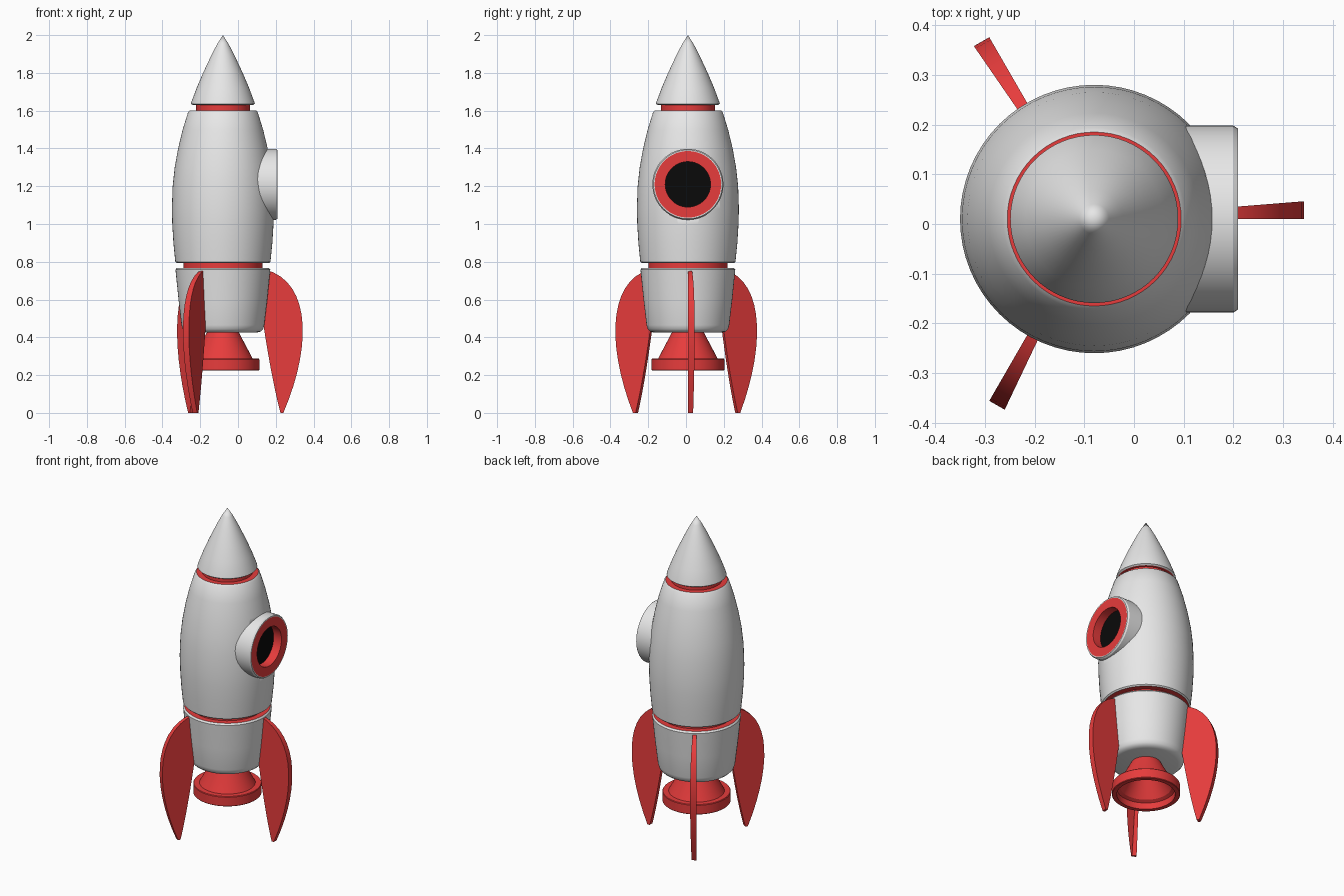
import bpy, bmesh, math
from mathutils import Vector, Matrix
from mathutils.geometry import interpolate_bezier

if "Cube" in bpy.data.objects:
    bpy.data.objects.remove(bpy.data.objects["Cube"], do_unlink=True)

AXIS = Vector((-0.08, 0.01, 0))
SIDES = 64


def material(name, rgb):
    m = bpy.data.materials.new(name)
    m.use_nodes = True
    m.diffuse_color = (*rgb, 1)
    m.node_tree.nodes["Principled BSDF"].inputs["Base Color"].default_value = (*rgb, 1)
    return m


MATS = {"W": material("light_grey", (0.8, 0.8, 0.8)),
        "R": material("red", (0.8, 0.045, 0.045)),
        "K": material("black", (0.003, 0.003, 0.003))}
KEYS = list(MATS)


def finish(name, bm, place, angle=32):
    bmesh.ops.recalc_face_normals(bm, faces=bm.faces)
    mesh = bpy.data.meshes.new(name)
    bm.to_mesh(mesh)
    bm.free()
    for m in MATS.values():
        mesh.materials.append(m)
    ob = bpy.data.objects.new(name, mesh)
    bpy.context.collection.objects.link(ob)
    ob.matrix_world = place
    bpy.ops.object.select_all(action="DESELECT")
    ob.select_set(True)
    bpy.context.view_layer.objects.active = ob
    bpy.ops.object.shade_smooth_by_angle(angle=math.radians(angle))
    return ob


def lathe(name, profile, colours, place=Matrix.Translation(AXIS)):
    """Turn (radius, height) points about z; one colour letter per segment."""
    bm = bmesh.new()
    rings = []
    for r, z in profile:
        count = SIDES if r > 0 else 1
        turn = [math.tau * i / SIDES for i in range(count)]
        rings.append([bm.verts.new((r * math.cos(a), r * math.sin(a), z)) for a in turn])
    for a, b, key in zip(rings, rings[1:], colours):
        for i in range(SIDES):
            j = (i + 1) % SIDES
            quad = [a[i % len(a)], a[j % len(a)], b[j % len(b)], b[i % len(b)]]
            face = bm.faces.new(list(dict.fromkeys(quad)))
            face.material_index = KEYS.index(key)
    return finish(name, bm, place)


# Nose cone with a red underside
lathe("nose_cone",
      [(0, 1.63), (0.16, 1.63), (0.169, 1.636), (0.167, 1.645), (0.139, 1.72),
       (0.105, 1.8), (0.058, 1.9), (0.03, 1.953), (0, 2)],
      "RWWWWWWW")

# Red collars in the two grooves
lathe("upper_collar", [(0, 1.59), (0.143, 1.59), (0.143, 1.64), (0, 1.64)], "RRR")
lathe("lower_collar", [(0, 0.76), (0.209, 0.76), (0.209, 0.8), (0, 0.8)], "RRR")

# Main hull
hull = lathe("main_hull",
             [(0, 0.793), (0.244, 0.793), (0.252, 0.8), (0.262, 0.9), (0.268, 1.0),
              (0.27, 1.08), (0.266, 1.2), (0.255, 1.3), (0.237, 1.4), (0.213, 1.5),
              (0.184, 1.593), (0.175, 1.602), (0, 1.602)],
             "R" + "W" * 10 + "R")

# Tail section
lathe("tail_section",
      [(0, 0.425), (0.18, 0.425), (0.2, 0.431), (0.213, 0.444), (0.219, 0.465),
       (0.235, 0.6), (0.251, 0.758), (0.243, 0.768), (0, 0.768)],
      "WWWWWWWR")

# Hollow engine nozzle
lathe("engine_nozzle",
      [(0, 0.45), (0.075, 0.45), (0.085, 0.425), (0.158, 0.287), (0.19, 0.287),
       (0.193, 0.283), (0.193, 0.228), (0.19, 0.225), (0.165, 0.225), (0.165, 0.265),
       (0.145, 0.275), (0.07, 0.4), (0, 0.4)],
      "R" * 12)

# Round porthole on the left side, with a recessed black pane
porthole_place = (Matrix.Translation((0, AXIS.y, 1.21))
                  @ Matrix.Rotation(math.pi / 2, 4, "Y"))
lathe("porthole",
      [(0, 0.155), (0.12, 0.155), (0.12, 0.209), (0.176, 0.209), (0.182, 0.209),
       (0.188, 0.2), (0.188, 0.05), (0, 0.05)],
      "KRRWWWW", porthole_place)

# Opening in the hull behind the porthole
cutter = lathe("porthole_cutter", [(0, 0.13), (0.15, 0.13), (0.15, 0.4), (0, 0.4)],
               "WWW", porthole_place)
cutter.hide_render = True
cut = hull.modifiers.new("porthole_opening", "BOOLEAN")
cut.operation = "DIFFERENCE"
cut.solver = "EXACT"
cut.object = cutter
bpy.ops.object.select_all(action="DESELECT")
hull.select_set(True)
bpy.context.view_layer.objects.active = hull
bpy.ops.object.modifier_apply(modifier=cut.name)
bpy.data.objects.remove(cutter, do_unlink=True)


# Three swept fins, a little thicker towards the outside
def bezier(*points):
    p = [Vector((r, 0, z)) for r, z in points]
    return interpolate_bezier(p[0], p[1], p[2], p[3], 16)


outline = (bezier((0.22, 0.76), (0.465, 0.7), (0.475, 0.36), (0.32, 0))
           + bezier((0.305, 0), (0.27, 0.13), (0.235, 0.33), (0.215, 0.466))
           + [Vector((0.15, 0, 0.5)), Vector((0.15, 0, 0.755))])


def fin(name, angle):
    bm = bmesh.new()
    near = [bm.verts.new(p) for p in outline]
    far = [bm.verts.new((p.x, 0.002 + 0.08 * p.x, p.z)) for p in outline]
    bm.faces.new(near)
    bm.faces.new(far)
    for i in range(len(near)):
        bm.faces.new((near[i - 1], near[i], far[i], far[i - 1]))
    for f in bm.faces:
        f.material_index = KEYS.index("R")
    finish(name, bm, Matrix.Translation(AXIS) @ Matrix.Rotation(angle, 4, "Z"))


for i, name in enumerate(("left_fin", "back_right_fin", "front_right_fin")):
    fin(name, i * math.tau / 3)
